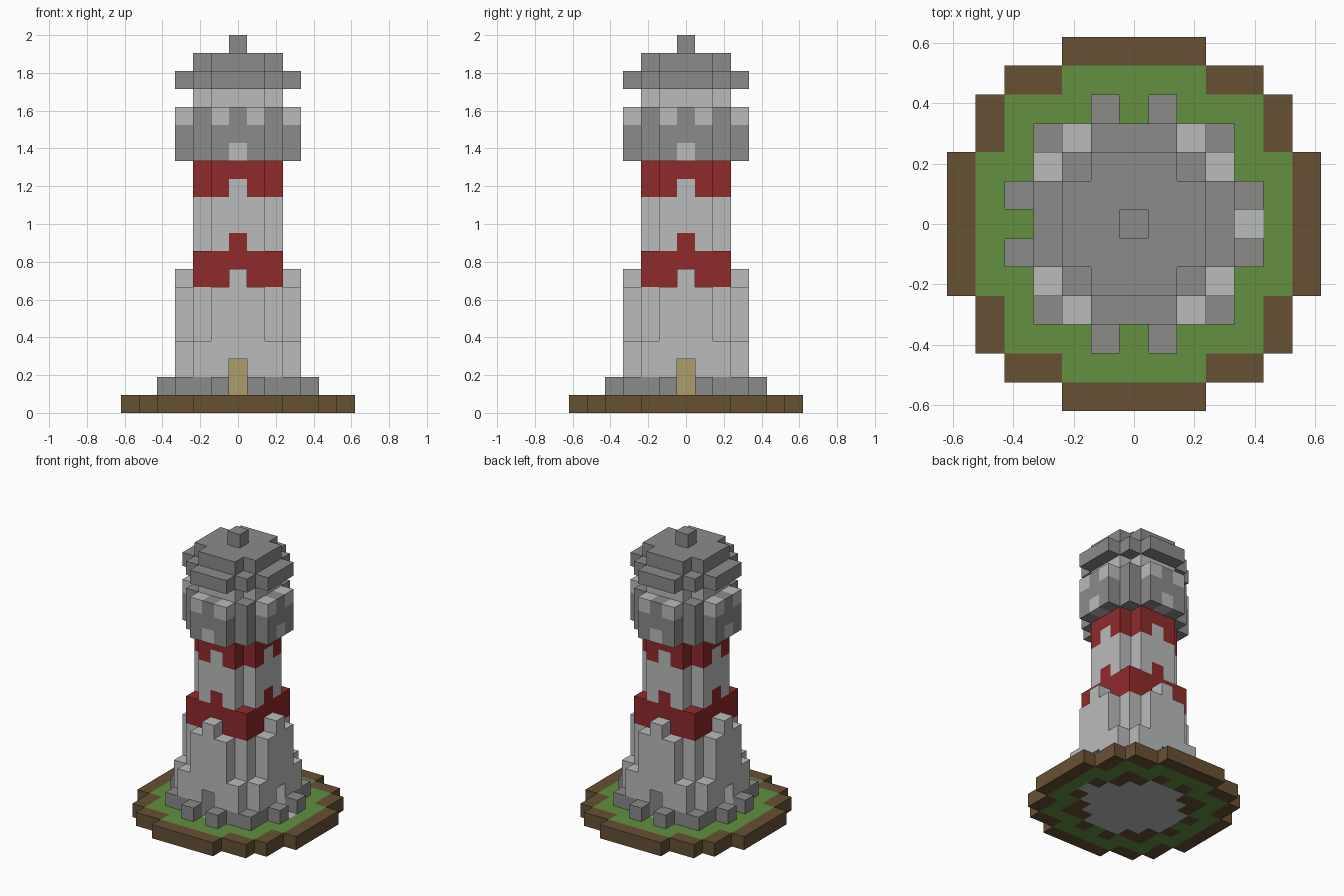
import bpy
import bmesh
from mathutils import Vector

cube = bpy.data.objects.get("Cube")
if cube:
    bpy.data.objects.remove(cube, do_unlink=True)

U = 2 / 21  # edge of one building block


def srgb(*rgb):
    return [(c / 255 / 12.92) if c < 11 else ((c / 255 + 0.055) / 1.055) ** 2.4 for c in rgb] + [1]


def material(name, *rgb):
    mat = bpy.data.materials.new(name)
    mat.use_nodes = True
    mat.diffuse_color = srgb(*rgb)
    mat.node_tree.nodes["Principled BSDF"].inputs["Base Color"].default_value = srgb(*rgb)
    return mat


pale = material("pale_stone", 186, 188, 187)
grey = material("grey_stone", 139, 139, 138)
red = material("red_paint", 144, 42, 43)
soil = material("brown_soil", 103, 80, 51)
grass = material("green_grass", 98, 144, 64)
gold = material("golden_wood", 172, 157, 106)


def plan(*half_widths):
    """Stepped round footprint: half width of each row, from the middle row outwards."""
    return {(x, y) for j, w in enumerate(half_widths)
            for y in (j, -j) for x in range(-w, w + 1)}


def around(x, y):
    """A cell repeated on all four sides and mirrored."""
    return {(i * a, j * b) for a, b in ((x, y), (y, x)) for i in (1, -1) for j in (1, -1)}


def blocks(name, cells, low, high, colour):
    """Shell of stacked blocks; colour is a material or a rule (x, y, layer) -> material or None."""
    rule = colour if callable(colour) else lambda x, y, z: colour
    solid = {}
    for x, y in cells:
        for z in range(low, high):
            mat = rule(x, y, z)
            if mat:
                solid[x, y, z] = mat
    mats = list(dict.fromkeys(solid.values()))
    bm = bmesh.new()
    for cell, mat in sorted(solid.items(), key=lambda item: item[0]):
        for axis in range(3):
            for side in (-1, 1):
                n = Vector((0, 0, 0))
                n[axis] = side
                if tuple(int(c + d) for c, d in zip(cell, n)) in solid:
                    continue
                s = Vector((0, 0, 0))
                s[(axis + 1) % 3] = 1
                t = n.cross(s)
                mid = Vector(cell) + Vector((0, 0, 0.5)) + n / 2
                corners = [mid + (a * s + b * t) / 2
                           for a, b in ((-1, -1), (1, -1), (1, 1), (-1, 1))]
                face = bm.faces.new([bm.verts.new(c * U) for c in corners])
                face.material_index = mats.index(mat)
    bmesh.ops.remove_doubles(bm, verts=bm.verts, dist=U / 100)
    mesh = bpy.data.meshes.new(name)
    bm.to_mesh(mesh)
    bm.free()
    for mat in mats:
        mesh.materials.append(mat)
    obj = bpy.data.objects.new(name, mesh)
    bpy.context.collection.objects.link(obj)


# Footprints
tower = plan(3, 3, 2, 1)
shaft = plan(2, 2, 1)
square = plan(2, 2, 2)
footing = (plan(3, 3, 3, 3) - tower) | around(1, 4)
lawn = plan(5, 5, 5, 4, 4, 2)


# Island with soil rim, lawn, and paved tower floor with one doorstep
def ground(x, y, z):
    if (x, y) in tower or (x, y) == (4, 0):
        return pale
    return grass if (x, y) in lawn - footing else soil


blocks("island", plan(6, 6, 6, 5, 5, 4, 2), 0, 1, ground)

# Footing stones, and lower walls pierced by doorways on all four sides
blocks("footing_stones", footing, 1, 2, grey)


def doorways(x, y, z):
    return None if z < 3 and x * y == 0 else pale


blocks("ground_walls", tower, 1, 4, doorways)
blocks("corner_buttresses", around(2, 3), 2, 4, pale)
blocks("central_post", {(0, 0)}, 1, 3, gold)
blocks("lower_walls", tower, 4, 7, pale)
blocks("wall_merlons", around(0, 3), 7, 8, pale)

# Shaft with painted bands that interlock at the middle of each side
blocks("lower_red_band", square, 7, 9, red)


def bands(x, y, z):
    middle = x * y == 0
    return red if z == 13 or (z == 12 and not middle) or (z == 9 and middle) else pale


blocks("shaft", shaft, 9, 14, bands)


# Gallery with pale blocks set into its sides
def gallery(x, y, z):
    if (z == 14 and (x, y) in around(0, 3)) or (z == 16 and (x, y) in around(1, 3)):
        return pale
    return grey


blocks("gallery", tower, 14, 17, gallery)

# Lantern room, stepped roof and finial
blocks("lantern_room", shaft, 17, 18, pale)
blocks("roof_eaves", tower, 18, 19, grey)
blocks("roof_cap", shaft, 19, 20, grey)
blocks("finial", {(0, 0)}, 20, 21, grey)
